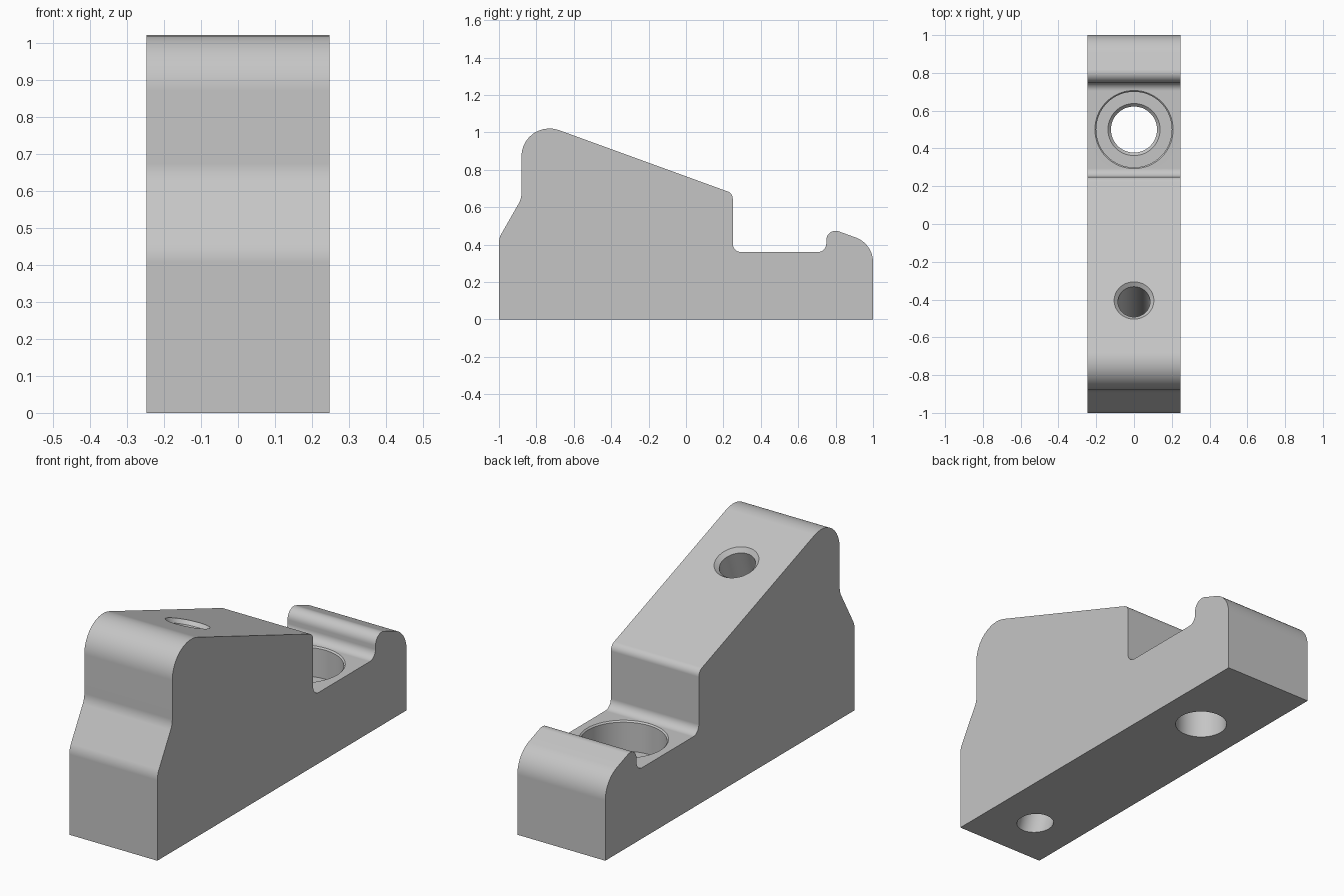
import bpy, bmesh, math
from mathutils import Vector, Matrix

if "Cube" in bpy.data.objects:
    bpy.data.objects.remove(bpy.data.objects["Cube"], do_unlink=True)

HALF_WIDTH = 0.247
SLOPE = math.radians(20)

grey = bpy.data.materials.new("light_grey")
grey.use_nodes = True
colour = (0.56, 0.56, 0.56, 1)
grey.diffuse_color = colour
grey.node_tree.nodes["Principled BSDF"].inputs["Base Color"].default_value = colour


def make_object(name, bm):
    bmesh.ops.recalc_face_normals(bm, faces=bm.faces[:])
    mesh = bpy.data.meshes.new(name)
    bm.to_mesh(mesh)
    bm.free()
    mesh.materials.append(grey)
    obj = bpy.data.objects.new(name, mesh)
    bpy.context.collection.objects.link(obj)
    return obj


def rounded(corners, steps=10):
    """Replace each corner (y, z, radius) of a closed outline by a tangent arc."""
    outline = []
    for i, (y, z, radius) in enumerate(corners):
        p = Vector((y, z))
        if not radius:
            outline.append(p)
            continue
        a = (Vector(corners[i - 1][:2]) - p).normalized()
        b = (Vector(corners[(i + 1) % len(corners)][:2]) - p).normalized()
        half = a.angle(b) / 2
        centre = p + (a + b).normalized() * radius / math.sin(half)
        start = p + a * radius / math.tan(half) - centre
        end = p + b * radius / math.tan(half) - centre
        sweep = start.angle_signed(end)
        for k in range(steps + 1):
            t = -sweep * k / steps
            outline.append(centre + Matrix.Rotation(t, 2) @ start)
    return outline


def lathe_cutter(name, profile, segments=64):
    """Closed solid of revolution about z from (radius, height) pairs."""
    bm = bmesh.new()
    rings = []
    for r, h in profile:
        rings.append([bm.verts.new((r * math.cos(a), r * math.sin(a), h))
                      for a in (math.tau * k / segments for k in range(segments))])
    for low, high in zip(rings, rings[1:]):
        for k in range(segments):
            n = (k + 1) % segments
            bm.faces.new((low[k], low[n], high[n], high[k]))
    bm.faces.new(rings[0])
    bm.faces.new(rings[-1])
    obj = make_object(name, bm)
    obj.hide_render = True
    return obj


# Clamp body: side outline extruded across the width
outline = rounded([
    (-1, 0, 0), (-1, 0.435, 0.1), (-0.88, 0.645, 0.1), (-0.88, 1.085, 0.15),
    (0.25, 0.674, 0.04), (0.25, 0.36, 0.045), (0.75, 0.36, 0.045),
    (0.75, 0.495, 0.05), (1, 0.404, 0.14), (1, 0)  + (0,),
])
bm = bmesh.new()
side = bm.faces.new([bm.verts.new((-HALF_WIDTH, p.x, p.y)) for p in outline])
grown = bmesh.ops.extrude_face_region(bm, geom=[side])["geom"]
bmesh.ops.translate(bm, vec=(2 * HALF_WIDTH, 0, 0),
                    verts=[v for v in grown if isinstance(v, bmesh.types.BMVert)])
body = make_object("clamp_body", bm)

# Counterbored bolt hole with chamfered rims
bolt_hole = lathe_cutter("bolt_hole_cutter", [
    (0.122, -0.1), (0.122, 0.19), (0.138, 0.206), (0.2, 0.206),
    (0.2, 0.353), (0.207, 0.36), (0.207, 0.5)])
bolt_hole.location = (0, 0.5, 0)

# Chamfered hole square to the sloping top
slanted_hole = lathe_cutter("slanted_hole_cutter", [
    (0.085, -1.3), (0.085, -0.02), (0.105, 0), (0.125, 0.02), (0.125, 0.2)])
slanted_hole.location = (0, -0.405, 0.912)
slanted_hole.rotation_euler.x = -SLOPE

# Cut the holes
bpy.context.view_layer.update()
bpy.ops.object.select_all(action="DESELECT")
bpy.context.view_layer.objects.active = body
body.select_set(True)
for cutter in (bolt_hole, slanted_hole):
    cut = body.modifiers.new(cutter.name, "BOOLEAN")
    cut.operation = "DIFFERENCE"
    cut.solver = "EXACT"
    cut.object = cutter
    bpy.ops.object.modifier_apply(modifier=cut.name)
    bpy.data.objects.remove(cutter, do_unlink=True)

# Smooth fillets and bores, flat faces kept crisp
bpy.ops.object.shade_smooth_by_angle(angle=math.radians(30))
weighted = body.modifiers.new("weighted_normals", "WEIGHTED_NORMAL")
weighted.keep_sharp = True
